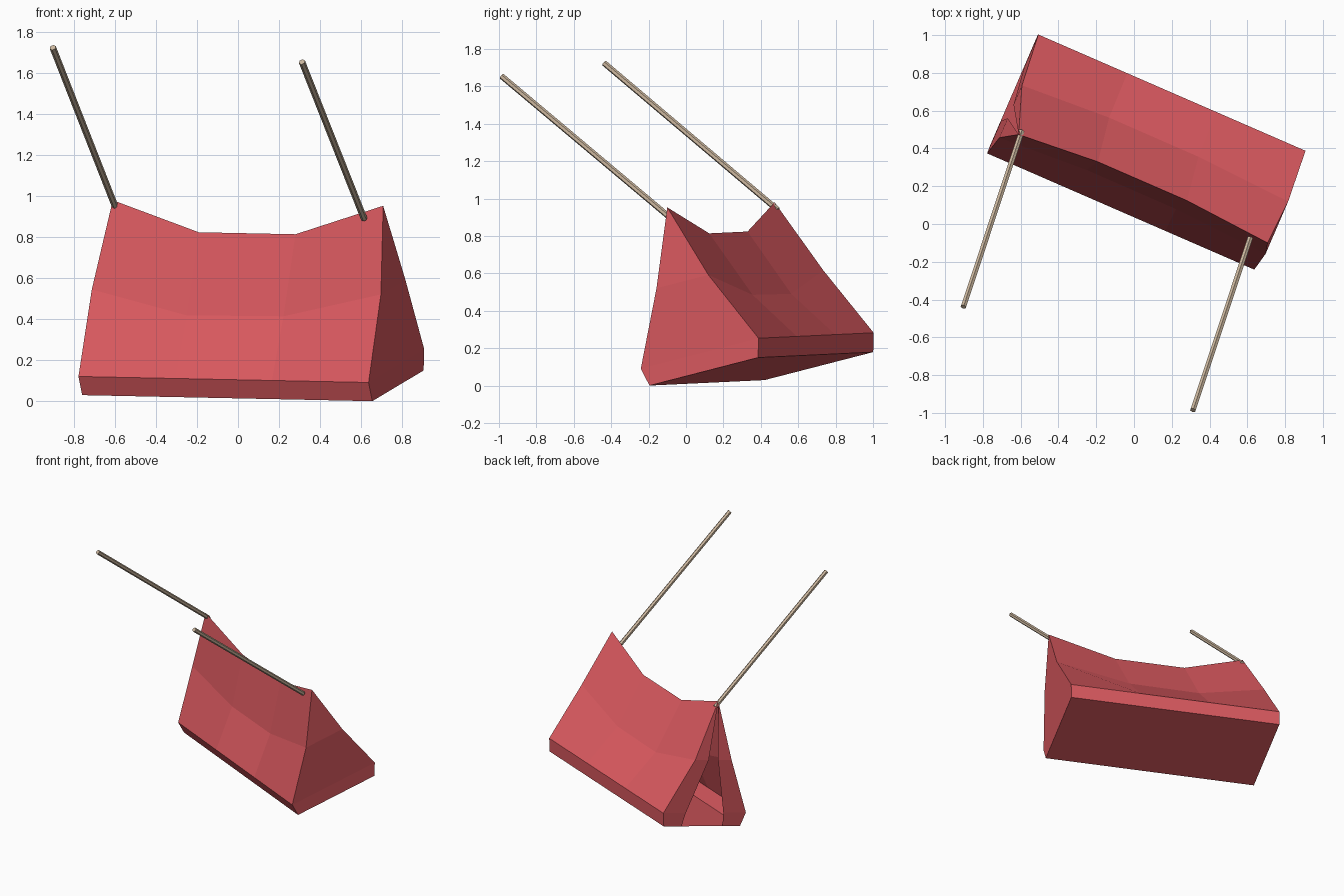
import bpy, bmesh
from mathutils import Vector

if "Cube" in bpy.data.objects:
    bpy.data.objects.remove(bpy.data.objects["Cube"])

# Tent frame: the whole tent sits turned and tilted
ORIGIN = Vector((-0.76, 0.42, 0.03))
U = Vector((0.917, -0.399, -0.019)).normalized()   # along the ridge
W = Vector((0.385, 0.893, 0.23)).normalized()      # front to back
N = U.cross(W).normalized()                        # tent up
LENGTH, HALF = 1.543, 0.325


def place(u, w, h):
    return ORIGIN + U * u + W * (HALF + w) + N * h


CENTRE = place(LENGTH / 2, 0, 0.3)


def material(name, rgb):
    m = bpy.data.materials.new(name)
    m.diffuse_color = (*rgb, 1)
    m.use_nodes = True
    m.node_tree.nodes["Principled BSDF"].inputs["Base Color"].default_value = m.diffuse_color
    return m


RED = material("red canvas", (0.70, 0.10, 0.115))
WOOD = material("pale wood", (0.60, 0.47, 0.34))


def add_object(name, bm, mat):
    mesh = bpy.data.meshes.new(name)
    bm.to_mesh(mesh)
    bm.free()
    mesh.materials.append(mat)
    ob = bpy.data.objects.new(name, mesh)
    bpy.context.collection.objects.link(ob)
    return ob


def strips(name, lines):
    """Cloth lofted between point lines, facing away from the tent centre."""
    bm = bmesh.new()
    rows = [[bm.verts.new(p) for p in line] for line in lines]
    for a, b in zip(rows, rows[1:]):
        for i in range(len(a) - 1):
            bm.faces.new((a[i], a[i + 1], b[i + 1], b[i]))
    bmesh.ops.remove_doubles(bm, verts=bm.verts, dist=0.0005)
    bm.normal_update()
    for f in bm.faces:
        if f.normal.dot(f.calc_center_median() - CENTRE) < 0:
            f.normal_flip()
    return add_object(name, bm, RED)


# Four ribs; each row is (u, half width, height): floor, lip, waist, ridge
RIBS = [
    [(0, .325, 0), (0, .352, .10), (.02, .155, .49), (.10, 0, .902)],
    [(.514, .325, 0), (.514, .352, .10), (.514, .155, .37), (.545, 0, .75)],
    [(1.029, .325, 0), (1.029, .352, .10), (1.03, .155, .375), (1.059, 0, .75)],
    [(LENGTH, .325, 0), (LENGTH, .352, .10), (1.558, .155, .495), (1.538, 0, .902)],
]


def half_rib(rib, side):
    return [place(u, side * w, h) for u, w, h in rib]


# Side walls with sagging ridge, and the door flaps at the left end
DOOR = [.175, .16, .04, 0]
for side, label in ((-1, "front"), (1, "back")):
    strips(label + "_wall", [half_rib(r, side) for r in RIBS])
    inner = [(u, d, h) for (u, w, h), d in zip(RIBS[0], DOOR)]
    strips(label + "_door_flap", [half_rib(RIBS[0], side), half_rib(inner, side)])

# Closed right end and floor
strips("closed_end", [half_rib(RIBS[3], -1), half_rib(RIBS[3], 1)])
strips("floor", [[place(u, s * HALF, 0) for u in (0, LENGTH)] for s in (-1, 1)])


# Slanted poles
def pole(name, a, b, radius=0.016):
    a, b = Vector(a), Vector(b)
    bm = bmesh.new()
    bmesh.ops.create_cone(bm, cap_ends=True, segments=6, radius1=radius,
                          radius2=radius, depth=(b - a).length)
    ob = add_object(name, bm, WOOD)
    ob.location = (a + b) / 2
    ob.rotation_mode = 'QUATERNION'
    ob.rotation_quaternion = (b - a).to_track_quat('Z', 'Y')


pole("left_pole", (-0.595, 0.49, 0.94), (-0.903, -0.438, 1.725))
pole("right_pole", (0.615, -0.075, 0.89), (0.312, -0.986, 1.655))
